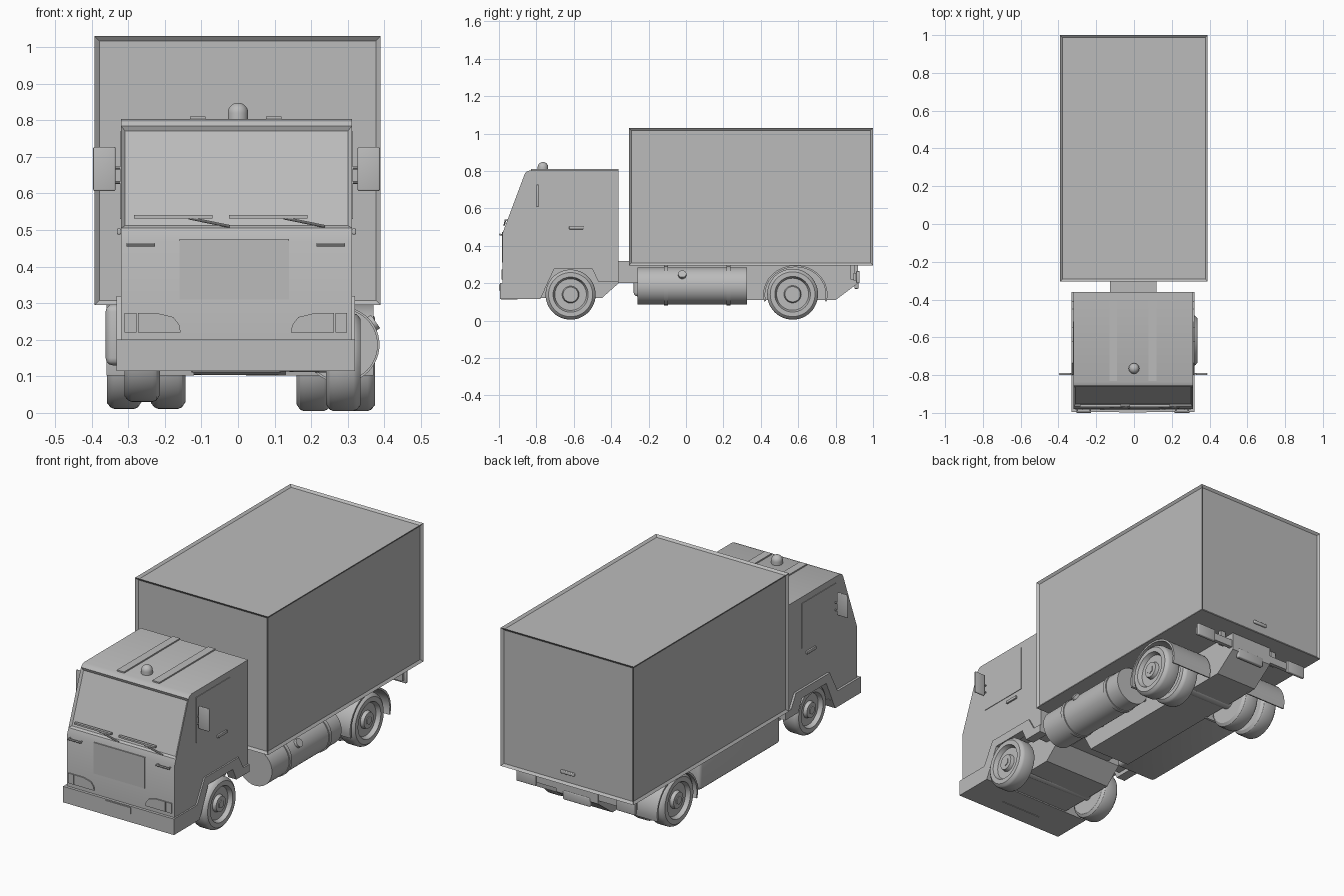
import bpy, bmesh, math
from mathutils import Vector, Matrix

default = bpy.data.objects.get("Cube")
if default:
    bpy.data.objects.remove(default, do_unlink=True)

paint = bpy.data.materials.new("plain_grey")
paint.use_nodes = True
GREY = (0.5, 0.5, 0.5, 1)
paint.diffuse_color = GREY
for node in paint.node_tree.nodes:
    if node.type == 'BSDF_PRINCIPLED':
        node.inputs["Base Color"].default_value = GREY
        node.inputs["Roughness"].default_value = 0.6
parts = []


def finish(name, bm):
    bmesh.ops.recalc_face_normals(bm, faces=bm.faces)
    mesh = bpy.data.meshes.new(name)
    bm.to_mesh(mesh)
    bm.free()
    mesh.materials.append(paint)
    obj = bpy.data.objects.new(name, mesh)
    bpy.context.scene.collection.objects.link(obj)
    parts.append(obj)
    return obj


def box_mesh(x, y, z):
    bm = bmesh.new()
    bmesh.ops.create_cube(bm, size=1)
    for v in bm.verts:
        for i, (lo, hi) in enumerate((x, y, z)):
            v.co[i] = lo if v.co[i] < 0 else hi
    return bm


def box(name, x, y, z, bevel=0):
    bm = box_mesh(x, y, z)
    if bevel:
        bmesh.ops.bevel(bm, geom=bm.edges[:], offset=bevel, segments=3,
                        profile=0.5, affect='EDGES')
    return finish(name, bm)


def prism_mesh(points, lo, hi, axis=0):
    """Extrude a 2D outline along x (points are y, z) or y (points are x, z)."""
    bm = bmesh.new()
    rows = []
    for d in (lo, hi):
        rows.append([bm.verts.new((d, a, b) if axis == 0 else (a, d, b))
                     for a, b in points])
    n = len(points)
    for row in rows:
        bm.faces.new(row)
    for i in range(n):
        j = (i + 1) % n
        bm.faces.new((rows[0][i], rows[0][j], rows[1][j], rows[1][i]))
    return bm


def prism(name, points, lo, hi, axis=0):
    return finish(name, prism_mesh(points, lo, hi, axis))


def lathe(name, profile, centre, axis=(1, 0, 0), steps=48):
    """Spin (distance, radius) points round an axis through centre."""
    bm = bmesh.new()
    vs = [bm.verts.new((r, 0, d)) for d, r in profile]
    es = [bm.edges.new(pair) for pair in zip(vs, vs[1:])]
    bmesh.ops.spin(bm, geom=vs + es, cent=(0, 0, 0), axis=(0, 0, 1),
                   angle=math.tau, steps=steps)
    bmesh.ops.remove_doubles(bm, verts=bm.verts[:], dist=0.0002)
    turn = Vector((0, 0, 1)).rotation_difference(Vector(axis)).to_matrix().to_4x4()
    bm.transform(Matrix.Translation(centre) @ turn)
    return finish(name, bm)


def rod(name, a, b, r, steps=24):
    a, b = Vector(a), Vector(b)
    length = (b - a).length
    return lathe(name, [(0, 0), (0, r), (length, r), (length, 0)], a, b - a, steps)


# Cargo box with recessed panels
bm = box_mesh((-0.392, 0.39), (-0.305, 1.0), (0.295, 1.03))
bm.normal_update()
bmesh.ops.inset_individual(bm, faces=[f for f in bm.faces if f.normal.z > -0.5],
                           thickness=0.018, depth=-0.01)
finish("cargo_box", bm)
box("cargo_door_handle", (-0.04, 0.04), (0.985, 1.0), (0.35, 0.367), 0.004)

# Cab shell with recessed windscreen
L, R = -0.32, 0.312
cab = [(-0.98, 0.19), (-0.98, 0.47), (-0.967, 0.505), (-0.862, 0.785),
       (-0.852, 0.797), (-0.835, 0.803), (-0.36, 0.803), (-0.36, 0.23),
       (-0.45, 0.23), (-0.48, 0.29), (-0.71, 0.29), (-0.77, 0.19)]
bm = prism_mesh(cab, L, R)
bmesh.ops.recalc_face_normals(bm, faces=bm.faces)
screen = max((f for f in bm.faces if f.normal.y < -0.9 and f.normal.z > 0.3),
             key=lambda f: f.calc_area())
bmesh.ops.inset_individual(bm, faces=[screen], thickness=0.016, depth=-0.01)
finish("cab_shell", bm)
prism("cab_floor", [(-0.85, 0.12), (-0.45, 0.12), (-0.36, 0.2), (-0.36, 0.3),
                    (-0.85, 0.3)], -0.2, 0.2)

# Bumper and wheel arch trim
prism("bumper", [(-0.995, 0.115), (-0.78, 0.115), (-0.755, 0.165),
                 (-0.8, 0.2), (-0.995, 0.2)], L - 0.012, R + 0.008)
prism("bumper_lip", [(-0.13, 0.112), (0.12, 0.112), (0.085, 0.125),
                     (-0.09, 0.125)], -0.99, -0.9, 1)
arch = [(-0.8, 0.2), (-0.735, 0.32), (-0.45, 0.32), (-0.41, 0.25), (-0.36, 0.25),
        (-0.36, 0.21), (-0.47, 0.21), (-0.5, 0.275), (-0.705, 0.275), (-0.78, 0.115)]
prism("left_arch_trim", arch, R - 0.04, R + 0.008)
prism("right_arch_trim", arch, L - 0.012, L + 0.04)

# Side windows, door handles and mirrors
window = [(-0.8, 0.53), (-0.515, 0.53), (-0.515, 0.77), (-0.8, 0.77)]
for side, wall, s in (("left", R, 1), ("right", L, -1)):
    prism(side + "_window", window, wall - 0.002 * s, wall + 0.003 * s)
    box(side + "_door_handle", sorted((wall, wall + s * 0.011)),
        (-0.625, -0.548), (0.488, 0.504), 0.003)
    near, far = wall + s * 0.015, wall + s * 0.076
    box(side + "_mirror", sorted((near, far)), (-0.8, -0.788), (0.607, 0.727), 0.004)
    for z in (0.63, 0.67):
        rod(side + "_mirror_arm", (wall - s * 0.01, -0.793, z),
            (near + s * 0.005, -0.793, z), 0.004, 12)

# Front hatch, number plate, lamps and grab handles
box("front_hatch", (-0.16, 0.14), (-0.984, -0.975), (0.31, 0.475))
box("number_plate", (-0.08, 0.066), (-0.999, -0.99), (0.16, 0.194))
lamp = [(0.145, 0.22), (0.262, 0.22), (0.262, 0.273), (0.21, 0.273),
        (0.165, 0.262), (0.148, 0.24)]
for side, s, shift in (("left", 1, 0), ("right", -1, -0.012)):
    prism(side + "_headlamp", [(s * x + shift, z) for x, z in lamp],
          -0.986, -0.977, 1)
    box(side + "_indicator", sorted((s * 0.266 + shift, s * 0.298 + shift)),
        (-0.986, -0.977), (0.22, 0.273))
    a, b = s * 0.215 + shift, s * 0.293 + shift
    rod(side + "_grab_handle", (a, -0.995, 0.46), (b, -0.995, 0.46), 0.005, 12)
    for x in (a + s * 0.005, b - s * 0.005):
        rod(side + "_grab_post", (x, -0.975, 0.46), (x, -0.995, 0.46), 0.004, 12)

# Wipers
for x in (-0.285, -0.025):
    box("wiper_blade", (x, x + 0.215), (-0.97, -0.955), (0.532, 0.541))
    rod("wiper_arm", (x + 0.15, -0.966, 0.533), (x + 0.262, -0.972, 0.51), 0.004, 10)

# Roof ribs and beacon
for x in (-0.11, 0.098):
    box("roof_rib", (x - 0.021, x + 0.021), (-0.83, -0.36), (0.8, 0.81))
r = 0.028
dome = [(0, 0), (0, r)] + [(0.02 + r * math.sin(t * math.pi / 16),
                            r * math.cos(t * math.pi / 16)) for t in range(9)]
lathe("beacon", dome, (0, -0.765, 0.8), (0, 0, 1), 32)

# Chassis
prism("chassis", [(-0.4, 0.32), (-0.4, 0.2), (-0.25, 0.2), (-0.2, 0.11), (0.8, 0.11),
                  (0.92, 0.2), (0.92, 0.3), (-0.3, 0.3), (-0.3, 0.32)], -0.127, 0.118)

# Fuel tank with straps and filler cap
rod("fuel_tank", (0.283, -0.26, 0.186), (0.283, 0.325, 0.186), 0.099, 48)
for y in (-0.107, 0.227):
    rod("tank_strap", (0.283, y - 0.01, 0.186), (0.283, y + 0.01, 0.186), 0.104, 48)
    box("tank_bracket", (0.1, 0.285), (y - 0.01, y + 0.01), (0.2, 0.3))
rod("filler_cap", (0.34, -0.02, 0.225), (0.376, -0.02, 0.25), 0.022)

# Equipment locker on the other side
box("side_locker", (-0.362, -0.12), (-0.28, 0.4), (0.13, 0.297), 0.02)

# Wheels
def wheel(name, x, y, z, w, rad, s):
    h = w / 2
    tyre = [(-h, 0), (-h, 0.86), (0.01 - h, 0.97), (0.02 - h, 1), (h - 0.02, 1),
            (h - 0.01, 0.97), (h, 0.88), (h, 0.7), (h - 0.022, 0.63),
            (h - 0.022, 0.34), (h - 0.004, 0.3), (h - 0.004, 0)]
    lathe(name, [(d, k * rad) for d, k in tyre], (x, y, z), (s, 0, 0))
    rod(name + "_nut", (x, y, z), (x + s * h, y, z), 0.022, 6)


wheel("left_front_wheel", 0.288, -0.617, 0.139, 0.095, 0.134, 1)
wheel("right_front_wheel", -0.262, -0.617, 0.16, 0.097, 0.13, -1)
for side, s, shift, z in (("left", 1, 0, 0.141), ("right", -1, 0.016, 0.147)):
    wheel(side + "_rear_outer_wheel", s * 0.327 + shift, 0.57, z, 0.095, 0.136, s)
    wheel(side + "_rear_inner_wheel", s * 0.207 + shift, 0.57, z, 0.095, 0.136, s)
rod("front_axle", (-0.25, -0.617, 0.15), (0.27, -0.617, 0.14), 0.03)
rod("rear_axle", (-0.3, 0.57, 0.145), (0.32, 0.57, 0.141), 0.04)

# Rear mudguards
angles = [math.radians(-14 + 208 * i / 24) for i in range(25)]
guard = [(0.585 + k * math.cos(a), 0.14 + (k - 0.016) * math.sin(a))
         for k, turn in ((0.172, angles), (0.162, angles[::-1])) for a in turn]
prism("left_mudguard", guard, 0.13, 0.37)
prism("right_mudguard", guard, -0.36, -0.12)

# Rear bar with lamp plates
box("rear_bar", (-0.34, 0.34), (0.895, 0.915), (0.215, 0.255))
for s in (-1, 1):
    box("rear_lamp", sorted((s * 0.24, s * 0.35)), (0.91, 0.928), (0.2, 0.265), 0.004)
    box("rear_bar_bracket", sorted((s * 0.15, s * 0.18)), (0.88, 0.9), (0.22, 0.3))
box("tow_hitch", (-0.08, 0.08), (0.9, 0.922), (0.17, 0.22), 0.006)

# Smooth the round parts, keep edges sharp
bpy.ops.object.select_all(action='DESELECT')
for obj in parts:
    obj.select_set(True)
bpy.context.view_layer.objects.active = parts[0]
bpy.ops.object.shade_smooth_by_angle(angle=math.radians(30))
